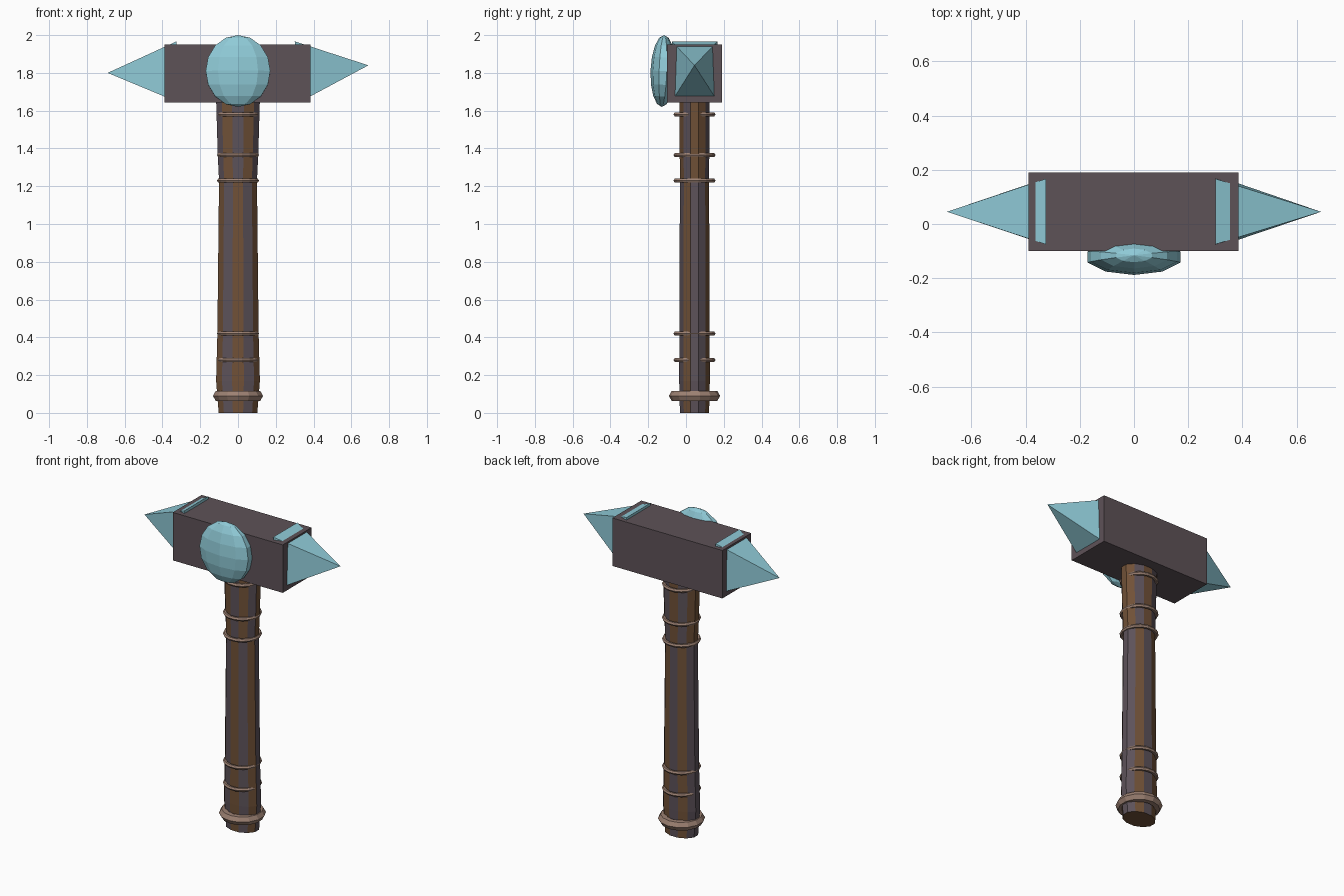
import bpy, bmesh, math
from mathutils import Matrix

if "Cube" in bpy.data.objects:
    bpy.data.objects.remove(bpy.data.objects["Cube"])

CY = 0.045  # y of the handle axis


def mat(name, r, g, b):
    m = bpy.data.materials.new(name)
    m.diffuse_color = [(c / 255) ** 2.2 for c in (r, g, b)] + [1]
    m.use_nodes = True
    m.node_tree.nodes["Principled BSDF"].inputs["Base Color"].default_value = m.diffuse_color
    return m


IRON = mat("dark_iron", 94, 83, 88)
CRYSTAL = mat("pale_blue_crystal", 142, 201, 214)
BROWN = mat("brown_wood", 112, 82, 58)
GREY = mat("grey_wood", 93, 83, 90)
CORD = mat("tan_cord", 155, 128, 114)


def finish(name, bm, *mats):
    bmesh.ops.recalc_face_normals(bm, faces=bm.faces)
    me = bpy.data.meshes.new(name)
    bm.to_mesh(me)
    bm.free()
    for m in mats:
        me.materials.append(m)
    ob = bpy.data.objects.new(name, me)
    bpy.context.collection.objects.link(ob)
    return ob


def lathe(bm, rings, n, closed):
    """Skin rings of n points; each ring is (rx, ry, z)."""
    loops = []
    for rx, ry, z in rings:
        loops.append([bm.verts.new((rx * math.cos(a), CY + ry * math.sin(a), z))
                      for a in ((i + 0.5) * math.tau / n for i in range(n))])
    pairs = list(zip(loops, loops[1:] + loops[:1])) if closed else list(zip(loops, loops[1:]))
    for a, b in pairs:
        for i in range(n):
            j = (i + 1) % n
            bm.faces.new((a[i], a[j], b[j], b[i]))
    if not closed:
        bm.faces.new(loops[0])
        bm.faces.new(loops[-1])


# Hammer head block
bm = bmesh.new()
bmesh.ops.create_cube(bm, size=1, matrix=Matrix.Translation((-0.002, CY, 1.797))
                      @ Matrix.Diagonal((0.774, 0.29, 0.305, 1)))
finish("head_block", bm, IRON)


# Crystal spikes, whose bases are sunk in the block and break through its top
def spike(name, x_top, x_bottom, tip_x, tip_z):
    bm = bmesh.new()
    base = [bm.verts.new(p) for p in ((x_top, CY - 0.12, 1.967), (x_top, CY + 0.122, 1.967),
                                      (x_bottom, CY + 0.122, 1.65), (x_bottom, CY - 0.12, 1.65))]
    tip = bm.verts.new((tip_x, CY, tip_z))
    bm.faces.new(base)
    for i in range(4):
        bm.faces.new((base[i], base[(i + 1) % 4], tip))
    finish(name, bm, CRYSTAL)


spike("left_spike", -0.325, -0.33, -0.69, 1.80)
spike("right_spike", 0.30, 0.335, 0.69, 1.84)

# Faceted round gem on the front
bm = bmesh.new()
bmesh.ops.create_uvsphere(bm, u_segments=10, v_segments=8, radius=1,
                          matrix=Matrix.Translation((0, -0.122, 1.81))
                          @ Matrix.Rotation(math.radians(-2), 4, 'X')
                          @ Matrix.Diagonal((0.18, 0.066, 0.19, 1)))
finish("front_gem", bm, CRYSTAL)

# Oval wooden handle with alternating planks
bm = bmesh.new()
profile = [(0.106, 0.08, 0), (0.12, 0.084, 0.17), (0.113, 0.083, 0.42),
           (0.104, 0.08, 1.23), (0.111, 0.081, 1.365), (0.12, 0.083, 1.66)]
lathe(bm, profile, 12, False)
for f in bm.faces:
    c = f.calc_center_median()
    if len(f.verts) == 4:
        a = math.atan2((c.y - CY) / 0.08, c.x / 0.11)
        plank = round(a / math.tau * 12) + (c.z > 1.23)
        f.material_index = (plank + 1) % 2 if c.y < CY + 0.02 else plank % 2
finish("handle", bm, BROWN, GREY)


# Cord rings round the handle and the thick pommel collar
def ring(name, z, major, minor, n, sides):
    bm = bmesh.new()
    rings = []
    for k in range(sides):
        t = k * math.tau / sides
        r = major + minor * math.cos(t)
        rings.append((r, r, z + minor * math.sin(t)))
    lathe(bm, rings, n, True)
    finish(name, bm, CORD)


for k, z in enumerate((0.28, 0.42, 1.23, 1.365, 1.58)):
    ring(f"cord_ring_{k + 1}", z, 0.101, 0.012, 16, 6)
ring("pommel_collar", 0.09, 0.106, 0.03, 14, 6)
